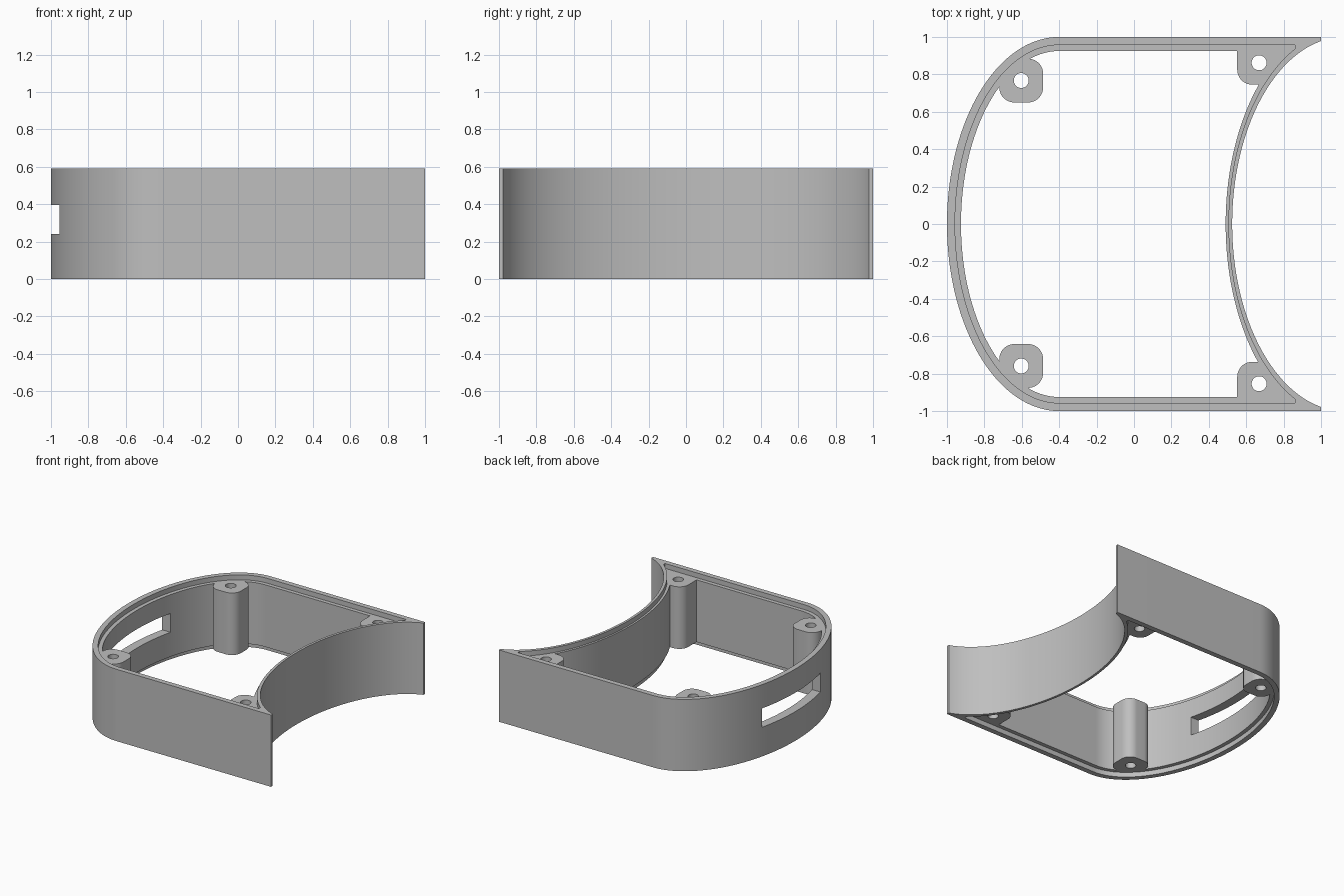
import bpy, bmesh, math

if "Cube" in bpy.data.objects:
    bpy.data.objects.remove(bpy.data.objects["Cube"], do_unlink=True)

HEIGHT = 0.59
STEP = 0.04        # depth of the recessed ledge on both rims

grey = bpy.data.materials.new("plain grey")
grey.use_nodes = True
grey.diffuse_color = (0.52, 0.52, 0.52, 1)
grey.node_tree.nodes["Principled BSDF"].inputs["Base Color"].default_value = grey.diffuse_color


def prism(name, points, z0, z1):
    """Extrude a counter-clockwise outline from z0 to z1."""
    bm = bmesh.new()
    face = bm.faces.new([bm.verts.new((x, y, z0)) for x, y in points])
    top = bmesh.ops.extrude_face_region(bm, geom=[face])["geom"]
    for v in top:
        if isinstance(v, bmesh.types.BMVert):
            v.co.z = z1
    bmesh.ops.recalc_face_normals(bm, faces=bm.faces)
    mesh = bpy.data.meshes.new(name)
    bm.to_mesh(mesh)
    bm.free()
    mesh.materials.append(grey)
    ob = bpy.data.objects.new(name, mesh)
    bpy.context.collection.objects.link(ob)
    return ob


def shell_outline(a, b, ac, bc, x_end, n=96):
    """Half ellipse on the left, straight sides, concave ellipse on the right."""
    pts = []
    for i in range(n + 1):
        t = math.pi / 2 + math.pi * i / n
        pts.append((-0.4 + a * math.cos(t), b * math.sin(t)))
    pts.append((x_end, -b))
    t_end = math.acos((1.125 - x_end) / ac)
    for i in range(n + 1):
        t = t_end * (2 * i / n - 1)
        pts.append((1.125 - ac * math.cos(t), bc * math.sin(t)))
    pts.append((x_end, b))
    return pts


def rounded_rect(x0, x1, y0, y1, r, n=12):
    pts = []
    corners = [(x1 - r, y1 - r), (x0 + r, y1 - r), (x0 + r, y0 + r), (x1 - r, y0 + r)]
    for k, (cx, cy) in enumerate(corners):
        for i in range(n + 1):
            t = math.pi / 2 * (k + i / n)
            pts.append((cx + r * math.cos(t), cy + r * math.sin(t)))
    return pts


def circle(cx, cy, r, n=32):
    return [(cx + r * math.cos(math.tau * i / n), cy + r * math.sin(math.tau * i / n))
            for i in range(n)]


def cut(target, cutter):
    """Subtract the cutter and discard it."""
    mod = target.modifiers.new("cut", "BOOLEAN")
    mod.operation = "DIFFERENCE"
    mod.solver = "EXACT"
    mod.object = cutter
    bpy.context.view_layer.update()
    with bpy.context.temp_override(object=target, active_object=target,
                                   selected_objects=[target]):
        bpy.ops.object.modifier_apply(modifier=mod.name)
    bpy.data.objects.remove(cutter, do_unlink=True)


# Outer wall block
frame = prism("housing_frame", shell_outline(0.6, 1, 0.6, 1, 1), 0, HEIGHT)

# Central cavity, leaving the four screw bosses standing
cavity = prism("cavity", shell_outline(0.525, 0.925, 0.635, 1.075, 0.7), -0.1, 0.7)
HALF = 0.117
posts = [(-0.603, 0.763, HALF), (0.669, 0.858, 0.2)]
holes = []
for x, y, reach in posts:
    for side in (1, -1):
        cy = side * y + 0.004
        ends = sorted((cy - side * HALF, cy + side * reach))
        cut(cavity, prism("boss", rounded_rect(x - HALF, x + HALF, *ends, 0.08), -0.3, 0.9))
        holes.append((x, cy))
cut(frame, cavity)

# Recessed ledges in the top and bottom rims
ledge = shell_outline(0.557, 0.957, 0.62, 1.035, 0.86)
cut(frame, prism("top_recess", ledge, HEIGHT - STEP, 0.8))
cut(frame, prism("bottom_recess", ledge, -0.2, STEP))

# Screw holes through the bosses
for x, y in holes:
    cut(frame, prism("screw_hole", circle(x, y, 0.04), -0.3, 0.9))

# Slot through the curved wall
cut(frame, prism("slot", [(-1.2, -0.38), (-0.76, -0.38), (-0.76, 0.38), (-1.2, 0.38)], 0.24, 0.395))

# Smooth curved walls with sharp edges kept
bpy.ops.object.select_all(action="DESELECT")
frame.select_set(True)
bpy.context.view_layer.objects.active = frame
bpy.ops.object.shade_smooth_by_angle(angle=math.radians(25))
